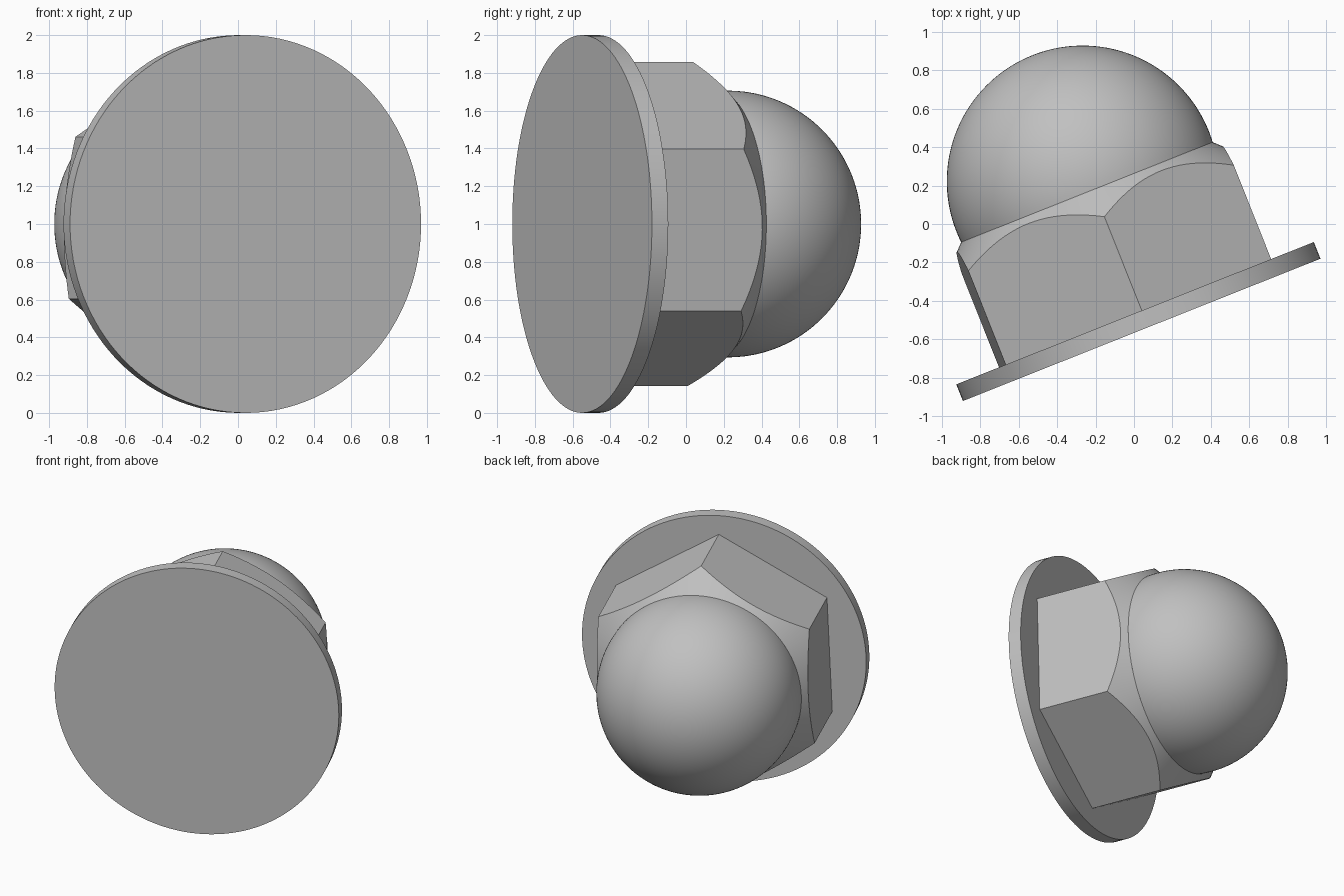
import bpy
import bmesh
from math import sin, cos, pi, radians, acos

if "Cube" in bpy.data.objects:
    bpy.data.objects.remove(bpy.data.objects["Cube"], do_unlink=True)

# Shared placement: the nut's axis is local +y, turned about z
TURN = radians(21.7)
ORIGIN = (0.04, -0.55, 1.0)

FLANGE_R, FLANGE_T = 1.0, 0.093
HEX_R, HEX_TWIST = 0.858, radians(2.5)
CORNER_Y = 0.618                       # where the chamfer meets the corners
DOME_R, DOME_Y, SEAM_Y = 0.706, 0.83, 0.77
SEAM_R = (DOME_R ** 2 - (DOME_Y - SEAM_Y) ** 2) ** 0.5

steel = bpy.data.materials.new("grey steel")
steel.use_nodes = True
GREY = (0.53, 0.53, 0.53, 1.0)
steel.diffuse_color = GREY
steel.node_tree.nodes["Principled BSDF"].inputs["Base Color"].default_value = GREY


def finish(name, bm):
    bmesh.ops.recalc_face_normals(bm, faces=bm.faces)
    mesh = bpy.data.meshes.new(name)
    bm.to_mesh(mesh)
    bm.free()
    mesh.materials.append(steel)
    obj = bpy.data.objects.new(name, mesh)
    bpy.context.collection.objects.link(obj)
    obj.location = ORIGIN
    obj.rotation_euler = (0, 0, TURN)
    bpy.ops.object.select_all(action="DESELECT")
    obj.select_set(True)
    bpy.context.view_layer.objects.active = obj
    bpy.ops.object.shade_smooth_by_angle(angle=radians(25))
    return obj


def polar(bm, radius, angle, y):
    return bm.verts.new((radius * sin(angle), y, radius * cos(angle)))


def lathe(name, profile, segments=128):
    """Revolve (radius, y) points about the local y axis; cap both ends."""
    bm = bmesh.new()
    rings = [[polar(bm, r, 2 * pi * i / segments, y) for i in range(segments)]
             for r, y in profile]
    for a, b in zip(rings, rings[1:]):
        for i in range(segments):
            j = (i + 1) % segments
            bm.faces.new((a[i], a[j], b[j], b[i]))
    bm.faces.new(rings[0])
    bm.faces.new(rings[-1])
    return finish(name, bm)


# Round flange
lathe("flange", [(FLANGE_R, 0), (FLANGE_R, FLANGE_T)])

# Hexagonal body: flat sides ending in arcs where a cone chamfers the corners
bm = bmesh.new()
STEPS = 20
base, arc, seam = [], [], []
for i in range(6 * STEPS):
    local = (i % STEPS) / STEPS * pi / 3 - pi / 6
    angle = HEX_TWIST + i / STEPS * pi / 3
    radius = HEX_R * cos(pi / 6) / cos(local)
    if i % STEPS == 0:
        base.append(polar(bm, radius, angle, FLANGE_T))
    slope = (HEX_R - radius) / (HEX_R - SEAM_R)
    arc.append(polar(bm, radius, angle, CORNER_Y + slope * (SEAM_Y - CORNER_Y)))
    seam.append(polar(bm, SEAM_R, angle, SEAM_Y))
for side in range(6):
    top = [arc[(side * STEPS + k) % len(arc)] for k in range(STEPS + 1)]
    bm.faces.new([base[side]] + top + [base[(side + 1) % 6]])
for i in range(len(arc)):
    j = (i + 1) % len(arc)
    bm.faces.new((arc[i], arc[j], seam[j], seam[i]))
bm.faces.new(base)
bm.faces.new(seam)
finish("hex_body", bm)

# Domed cap: a sphere cut off at the chamfer seam
start = acos((SEAM_Y - DOME_Y) / DOME_R)
ROWS = 48
angles = [start * (1 - k / ROWS) + 0.005 * k / ROWS for k in range(ROWS + 1)]
lathe("dome_cap", [(DOME_R * sin(a), DOME_Y + DOME_R * cos(a)) for a in angles])
